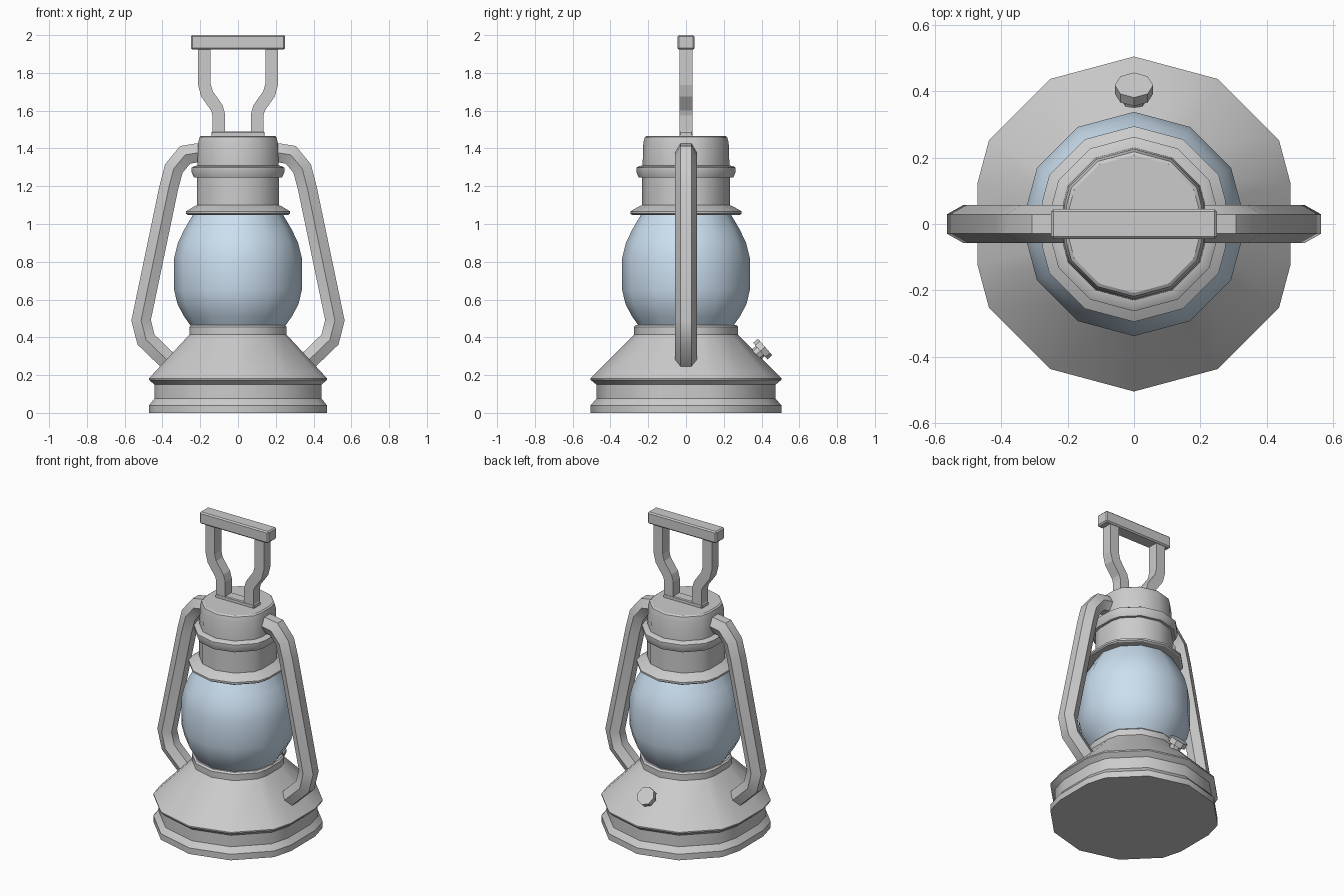
import bpy, bmesh, math
from mathutils import Vector

if "Cube" in bpy.data.objects:
    bpy.data.objects.remove(bpy.data.objects["Cube"])

FULL = [(math.radians(30 * i), 1.0) for i in range(12)]
C = math.cos(math.radians(15))
# twelve sides with the left and right corners cut flat
CUT = [(math.radians(a), C if a % 30 else 1.0)
       for a in (15, 30, 60, 90, 120, 150, 165, 195, 210, 240, 270, 300, 330, 345)]


def make(name, bm, smooth=None):
    bmesh.ops.recalc_face_normals(bm, faces=bm.faces)
    me = bpy.data.meshes.new(name)
    bm.to_mesh(me)
    bm.free()
    ob = bpy.data.objects.new(name, me)
    bpy.context.collection.objects.link(ob)
    if smooth:
        bpy.ops.object.select_all(action='DESELECT')
        ob.select_set(True)
        bpy.context.view_layer.objects.active = ob
        bpy.ops.object.shade_smooth_by_angle(angle=math.radians(smooth))
    return ob


def skin(rings):
    """Join a list of point rings into a closed, capped surface."""
    bm = bmesh.new()
    vs = [[bm.verts.new(p) for p in r] for r in rings]
    n = len(vs[0])
    for a, b in zip(vs, vs[1:]):
        for i in range(n):
            j = (i + 1) % n
            bm.faces.new((a[i], a[j], b[j], b[i]))
    bm.faces.new(vs[0][::-1])
    bm.faces.new(vs[-1])
    return bm


def lathe(name, profile, angles, smooth=35):
    rings = [[(r * k * math.cos(a), r * k * math.sin(a), z) for a, k in angles]
             for r, z in profile]
    return make(name, skin(rings), smooth)


def sweep(name, path, section, smooth=None):
    """Sweep a section (in-plane, y) along an x-z path, mirrored in x."""
    pts = [Vector(p) for p in path]
    rings = []
    for i, p in enumerate(pts):
        d0 = (p - pts[i - 1]).normalized() if i else (pts[1] - p).normalized()
        d1 = (pts[i + 1] - p).normalized() if i < len(pts) - 1 else d0
        t = (d0 + d1).normalized()
        n = Vector((-t.y, t.x)) / max(t.dot(d0), 0.5)
        rings.append([(p.x + n.x * u, v, p.y + n.y * u) for u, v in section])
    ob = make(name, skin(rings), smooth)
    ob.modifiers.new("mirror", 'MIRROR')
    return ob


def box(name, size, loc, bevel):
    bm = bmesh.new()
    bmesh.ops.create_cube(bm, size=1)
    for v in bm.verts:
        v.co = Vector([c * s + l for c, s, l in zip(v.co, size, loc)])
    bmesh.ops.bevel(bm, geom=bm.edges[:], offset=bevel, segments=1, affect='EDGES')
    return make(name, bm)


# fuel base
lathe("base", [(.505, 0), (.505, .04), (.475, .075), (.475, .15), (.505, .175),
               (.505, .183), (.275, .415), (.275, .455), (.265, .465)], CUT)

# glass globe
glass = lathe("glass_globe", [(.25, .46), (.285, .51), (.32, .575), (.338, .65),
                              (.338, .82), (.318, .9), (.285, .97), (.235, 1.055)], FULL, 50)
mat = bpy.data.materials.new("pale_blue_glass")
mat.diffuse_color = (.60, .74, .87, 1)
mat.use_nodes = True
mat.node_tree.nodes["Principled BSDF"].inputs["Base Color"].default_value = mat.diffuse_color
glass.data.materials.append(mat)

# collar, ring and cap
lathe("collar_and_cap", [(.285, 1.048), (.295, 1.055), (.295, 1.067), (.245, 1.095),
                         (.232, 1.1), (.232, 1.245), (.25, 1.245), (.263, 1.275),
                         (.263, 1.298), (.25, 1.306), (.23, 1.31), (.226, 1.43),
                         (.218, 1.46), (.208, 1.467)], CUT)

# side tubes, hexagonal in section
hexagon = [(.058 * math.sin(math.radians(60 * i)), .058 * math.cos(math.radians(60 * i)))
           for i in range(6)]
sweep("side_tubes", [(.17, 1.378), (.22, 1.376), (.28, 1.366), (.34, 1.293), (.367, 1.19),
                     (.513, .49), (.487, .388), (.375, .28)], hexagon, 40)

# carrying handle
square = [(-.033, -.034), (.033, -.034), (.033, .034), (-.033, .034)]
sweep("handle_posts", [(.178, 1.94), (.178, 1.74), (.165, 1.69), (.112, 1.615),
                       (.102, 1.58), (.102, 1.49), (.108, 1.46)], square)
box("handle_grip", (.5, .09, .077), (0, 0, 1.9615), .008)
box("handle_foot", (.28, .07, .035), (0, 0, 1.473), .005)

# wick knob on the back slope
axis = Vector((0, .76, .65))
bm = bmesh.new()
for radius, start, end in ((.036, -.06, .005), (.058, 0, .034)):
    mid = Vector((0, .393, .327)) + axis * (start + end) / 2
    made = bmesh.ops.create_cone(bm, cap_ends=True, segments=8, radius1=radius,
                                 radius2=radius, depth=end - start)
    bmesh.ops.rotate(bm, verts=made["verts"],
                     matrix=axis.to_track_quat('Z', 'Y').to_matrix())
    bmesh.ops.translate(bm, verts=made["verts"], vec=mid)
make("wick_knob", bm)
